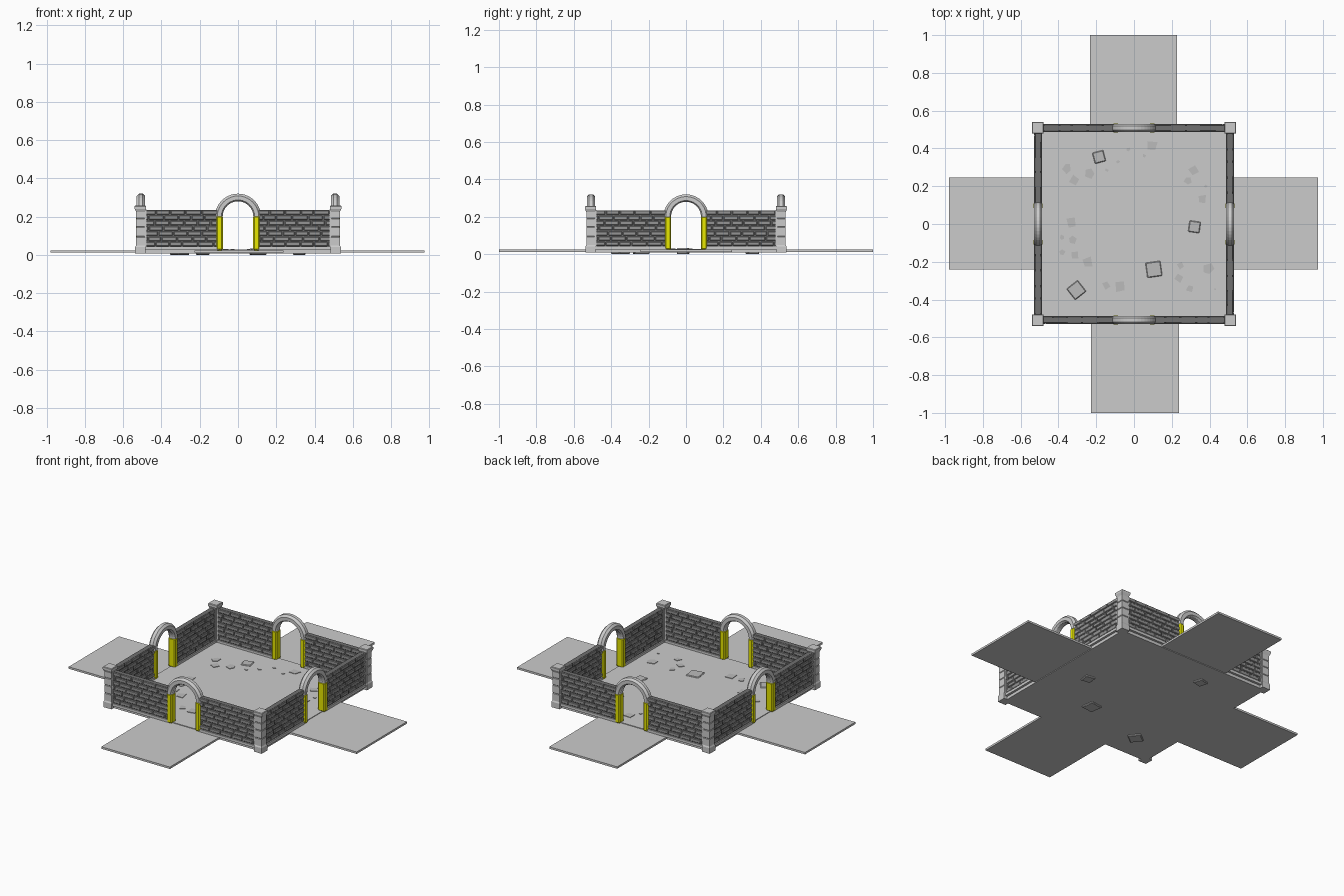
import bpy, bmesh, math, random
from mathutils import Matrix, Vector

if "Cube" in bpy.data.objects:
    bpy.data.objects.remove(bpy.data.objects["Cube"])

random.seed(4)
SIDES = ["front", "right", "back", "left"]
D = 0.508          # distance of the wall centre line from the middle


def material(name, r, g, b):
    m = bpy.data.materials.new(name)
    m.diffuse_color = (r, g, b, 1)
    m.use_nodes = True
    m.node_tree.nodes["Principled BSDF"].inputs["Base Color"].default_value = m.diffuse_color
    return m


BRICK = material("dark_brick", 0.3, 0.3, 0.3)
MORTAR = material("mortar", 0.16, 0.16, 0.16)
YELLOW = material("yellow", 0.8, 0.8, 0.0)
STONE = material("floor_stone", 0.5, 0.5, 0.5)


def box(bm, x0, x1, y0, y1, z0, z1, turn=0.0, bevel=0.0):
    c = Vector(((x0 + x1) / 2, (y0 + y1) / 2, (z0 + z1) / 2))
    m = (Matrix.Translation(c) @ Matrix.Rotation(turn, 4, 'Z')
         @ Matrix.Diagonal((x1 - x0, y1 - y0, z1 - z0, 1)))
    vs = bmesh.ops.create_cube(bm, size=1, matrix=m)["verts"]
    if bevel:
        es = list({e for v in vs for e in v.link_edges})
        bmesh.ops.bevel(bm, geom=es, offset=bevel, segments=1, affect='EDGES')


def loft(bm, rings, closed_ends=True):
    """Skin a list of equally sized point rings."""
    rows = [[bm.verts.new(p) for p in r] for r in rings]
    n = len(rows[0])
    for a, b in zip(rows, rows[1:]):
        for i in range(n):
            bm.faces.new((a[i], a[(i + 1) % n], b[(i + 1) % n], b[i]))
    if closed_ends:
        bm.faces.new(rows[0][::-1])
        bm.faces.new(rows[-1])


def finish(bm, name, mat=None):
    bmesh.ops.recalc_face_normals(bm, faces=bm.faces[:])
    me = bpy.data.meshes.new(name)
    bm.to_mesh(me)
    bm.free()
    if mat:
        me.materials.append(mat)
    return me


def place(me, name, turn=0.0):
    ob = bpy.data.objects.new(name, me)
    ob.rotation_euler.z = turn
    bpy.context.collection.objects.link(ob)


def four_sides(me):
    for k, side in enumerate(SIDES):
        place(me, f"{side}_{me.name}", k * math.pi / 2)


# floor slab
bm = bmesh.new()
box(bm, -0.515, 0.515, -0.515, 0.515, 0.008, 0.028)
place(finish(bm, "floor"), "floor")

# four paths leading out
for side, r in {"front": (-0.228, 0.238, -1.0, -0.5), "back": (-0.233, 0.228, 0.5, 1.0),
                "left": (-0.98, -0.5, -0.242, 0.246), "right": (0.5, 0.975, -0.242, 0.246)}.items():
    bm = bmesh.new()
    box(bm, *r, 0.012, 0.024)
    place(finish(bm, "path"), f"{side}_path")

# wall cores, trims and staggered bricks
core, trim, bricks = bmesh.new(), bmesh.new(), bmesh.new()
X0, X1, Z0, Z1, ROWS, LEN = 0.1, 0.49, 0.042, 0.236, 7, 0.075
for s in (-1, 1):
    xa, xb = sorted((s * X0, s * X1))
    box(core, xa, xb, -D - 0.014, -D + 0.014, 0.028, Z1 - 0.002)
    box(trim, xa, xb, -D - 0.021, -D + 0.021, 0.026, Z0)
    xe = sorted((s * X1, s * (X1 - 0.012)))
    box(trim, *xe, -D - 0.02, -D + 0.02, Z0, Z1)
    h = (Z1 - Z0) / ROWS
    for row in range(ROWS):
        x = xa - (LEN / 2 if row % 2 else 0) - 0.01
        while x < xb:
            step = LEN * random.uniform(0.85, 1.15)
            a, b = max(x, xa) + 0.003, min(x + step, xb) - 0.003
            if b - a > 0.012:
                z = Z0 + row * h
                t = random.uniform(0.017, 0.019)
                box(bricks, a, b, -D - t, -D + t, z + 0.003, z + h - 0.003, 0, 0.003)
            x += step
four_sides(finish(core, "wall_core", MORTAR))
four_sides(finish(trim, "wall_trim"))
four_sides(finish(bricks, "wall_bricks", BRICK))

# round arches: chamfered section swept over a half circle
bm = bmesh.new()
section = [(0.080, -0.012), (0.087, -0.022), (0.108, -0.022), (0.120, -0.010),
           (0.120, 0.010), (0.108, 0.022), (0.087, 0.022), (0.080, 0.012)]
rings = []
for i in range(21):
    a = math.pi * i / 20
    rings.append([(r * math.cos(a), y - D, 0.2 + r * math.sin(a)) for r, y in section])
loft(bm, rings)
four_sides(finish(bm, "arch"))

# yellow door pillars
bm = bmesh.new()
for s in (-1, 1):
    xa, xb = sorted((s * 0.079, s * 0.113))
    box(bm, xa, xb, -D - 0.024, -D + 0.024, 0.024, 0.204, 0, 0.007)
four_sides(finish(bm, "door_pillar", YELLOW))

# corner posts: square rings with block joints and a flared cap
profile = [(0.027, 0.008), (0.027, 0.042), (0.023, 0.05)]
for z in (0.095, 0.145, 0.19):
    profile += [(0.023, z - 0.003), (0.0205, z), (0.023, z + 0.003)]
profile += [(0.023, 0.225), (0.030, 0.241), (0.030, 0.254), (0.027, 0.257)]
bm = bmesh.new()
loft(bm, [[(-D - 0.002 + sx * w, -D - 0.002 + sy * w, z)
           for sx, sy in ((-1, -1), (1, -1), (1, 1), (-1, 1))] for w, z in profile])
four_sides(finish(bm, "corner_post"))

# large square paving stones poking through the floor
bm = bmesh.new()
for x, y, w, deg in ((-0.185, 0.355, 0.06, 15), (0.32, -0.015, 0.06, -8),
                     (0.105, -0.24, 0.08, 8), (-0.305, -0.35, 0.075, 38)):
    box(bm, x - w / 2, x + w / 2, y - w / 2, y + w / 2, 0.0, 0.033, math.radians(deg), 0.004)
place(finish(bm, "paving_stones", STONE), "paving_stones")

# small flat broken stones: x, y, size
CHIPS = [(-.355, .295, .05), (-.315, .23, .055), (-.235, .27, .055), (-.145, .285, .02),
         (-.085, .33, .02), (-.03, .395, .02), (.055, .36, .02), (.095, .415, .06),
         (.315, .285, .055), (.285, .23, .04), (.38, .2, .018), (.365, .13, .05),
         (-.33, .01, .055), (-.325, -.085, .04), (-.38, -.07, .025), (-.38, -.15, .03),
         (-.315, -.165, .05), (-.245, -.2, .06), (-.145, -.325, .045), (-.075, -.33, .06),
         (.245, -.22, .04), (.24, -.285, .045), (.395, -.235, .055), (.295, -.345, .04),
         (.43, -.345, .012)]
bm = bmesh.new()
for x, y, w in CHIPS:
    n = random.choice((4, 4, 5))
    turn = random.uniform(0, 6)
    outline = []
    for i in range(n):
        a = turn + math.tau * (i + random.uniform(-0.15, 0.15)) / n
        r = w * random.uniform(0.45, 0.62)
        outline.append((x + r * math.cos(a), y + r * math.sin(a)))
    loft(bm, [[(px, py, z) for px, py in outline] for z in (0.022, 0.031)])
place(finish(bm, "broken_stones", STONE), "broken_stones")
